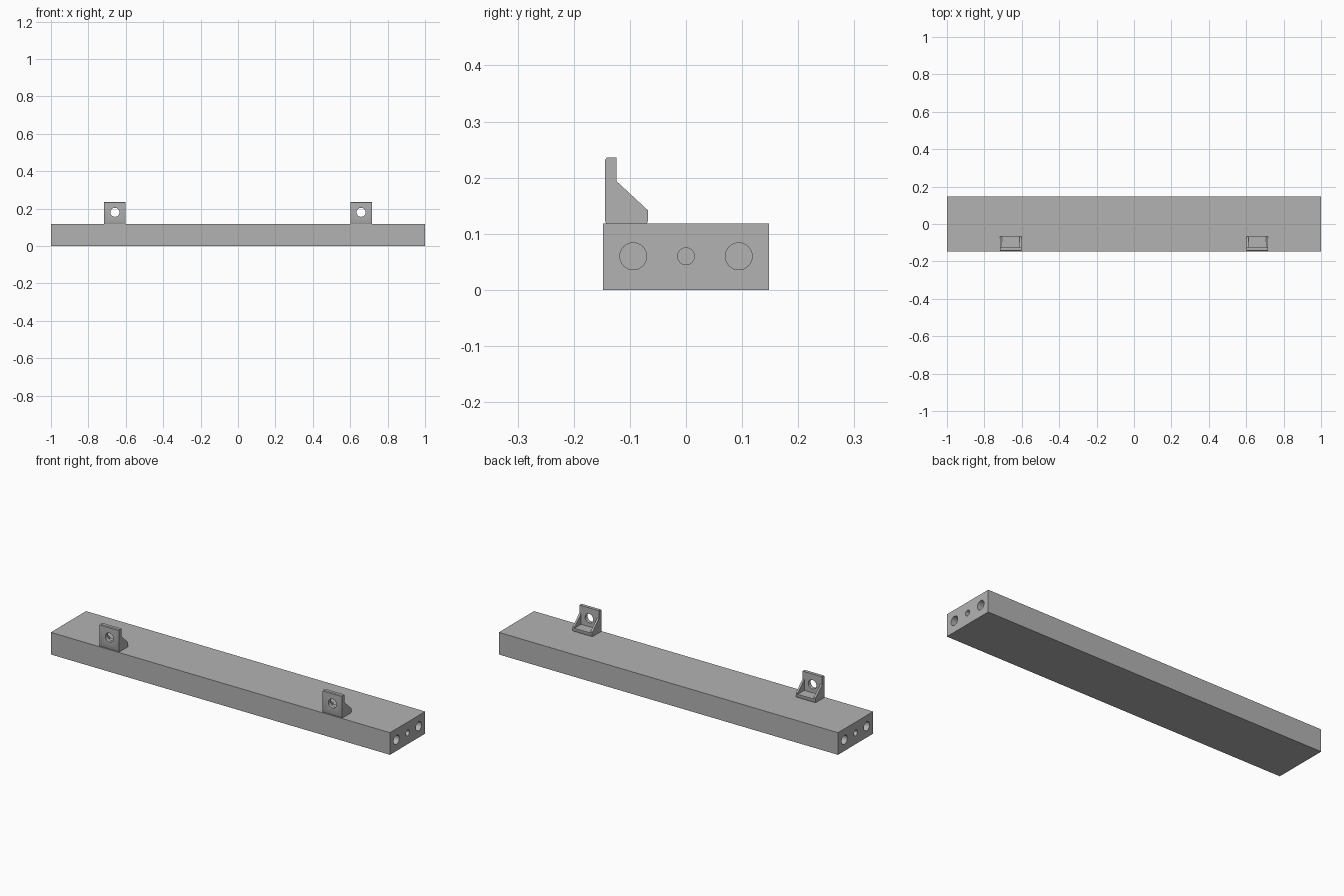
import bpy, bmesh, math
from mathutils import Matrix, Vector

if "Cube" in bpy.data.objects:
    bpy.data.objects.remove(bpy.data.objects["Cube"], do_unlink=True)

grey = bpy.data.materials.new("plain grey")
grey.use_nodes = True
grey.diffuse_color = (0.45, 0.45, 0.45, 1)
grey.node_tree.nodes["Principled BSDF"].inputs["Base Color"].default_value = (0.45, 0.45, 0.45, 1)


def finish(name, bm):
    bmesh.ops.recalc_face_normals(bm, faces=bm.faces)
    mesh = bpy.data.meshes.new(name)
    bm.to_mesh(mesh)
    bm.free()
    mesh.materials.append(grey)
    obj = bpy.data.objects.new(name, mesh)
    bpy.context.collection.objects.link(obj)
    return obj


def add_box(bm, low, high):
    low, high = Vector(low), Vector(high)
    size = Matrix.Diagonal((*(high - low), 1))
    bmesh.ops.create_cube(bm, size=1, matrix=Matrix.Translation((low + high) / 2) @ size)


def add_cylinder(bm, centre, radius, depth, axis):
    turn = Vector((0, 0, 1)).rotation_difference(Vector(axis)).to_matrix().to_4x4()
    bmesh.ops.create_cone(bm, cap_ends=True, segments=32, radius1=radius, radius2=radius,
                          depth=depth, matrix=Matrix.Translation(centre) @ turn)


def cut(obj, bm):
    """Subtract the cutter mesh from obj, apply it, and smooth the bores."""
    cutter = finish("cutter", bm)
    cutter.hide_render = True
    mod = obj.modifiers.new("cut", "BOOLEAN")
    mod.operation, mod.solver, mod.object = "DIFFERENCE", "EXACT", cutter
    bpy.ops.object.select_all(action="DESELECT")
    bpy.context.view_layer.objects.active = obj
    obj.select_set(True)
    bpy.ops.object.modifier_apply(modifier=mod.name)
    bpy.data.objects.remove(cutter, do_unlink=True)
    bpy.ops.object.shade_smooth_by_angle(angle=math.radians(30))


# Long beam with three blind bores in each end
bm = bmesh.new()
add_box(bm, (-1, -0.148, 0), (1, 0.148, 0.118))
beam = finish("beam", bm)
bores = bmesh.new()
for end in (-1, 1):
    for y, radius in ((-0.094, 0.024), (0, 0.015), (0.094, 0.024)):
        add_cylinder(bores, (end, y, 0.06), radius, 0.2, (1, 0, 0))
cut(beam, bores)

# Corner bracket: side profile (y, z) extruded across its width
profile = [(-0.142, 0.118), (-0.144, 0.122), (-0.144, 0.232), (-0.141, 0.236),
           (-0.124, 0.236), (-0.124, 0.194), (-0.068, 0.142), (-0.068, 0.122),
           (-0.07, 0.118)]
half = 0.0575
for side, x in (("right", -0.658), ("left", 0.658)):
    bm = bmesh.new()
    face = bm.faces.new([bm.verts.new((x - half, y, z)) for y, z in profile])
    extruded = bmesh.ops.extrude_face_region(bm, geom=[face])["geom"]
    bmesh.ops.translate(bm, vec=(2 * half, 0, 0),
                        verts=[v for v in extruded if isinstance(v, bmesh.types.BMVert)])
    bracket = finish(side + "_bracket", bm)

    # Pocket between the two gussets, then the bolt hole
    pocket = bmesh.new()
    add_box(pocket, (x - 0.047, -0.124, 0.136), (x + 0.047, 0, 0.3))
    cut(bracket, pocket)
    hole = bmesh.new()
    add_cylinder(hole, (x, -0.134, 0.18), 0.024, 0.1, (0, 1, 0))
    cut(bracket, hole)
